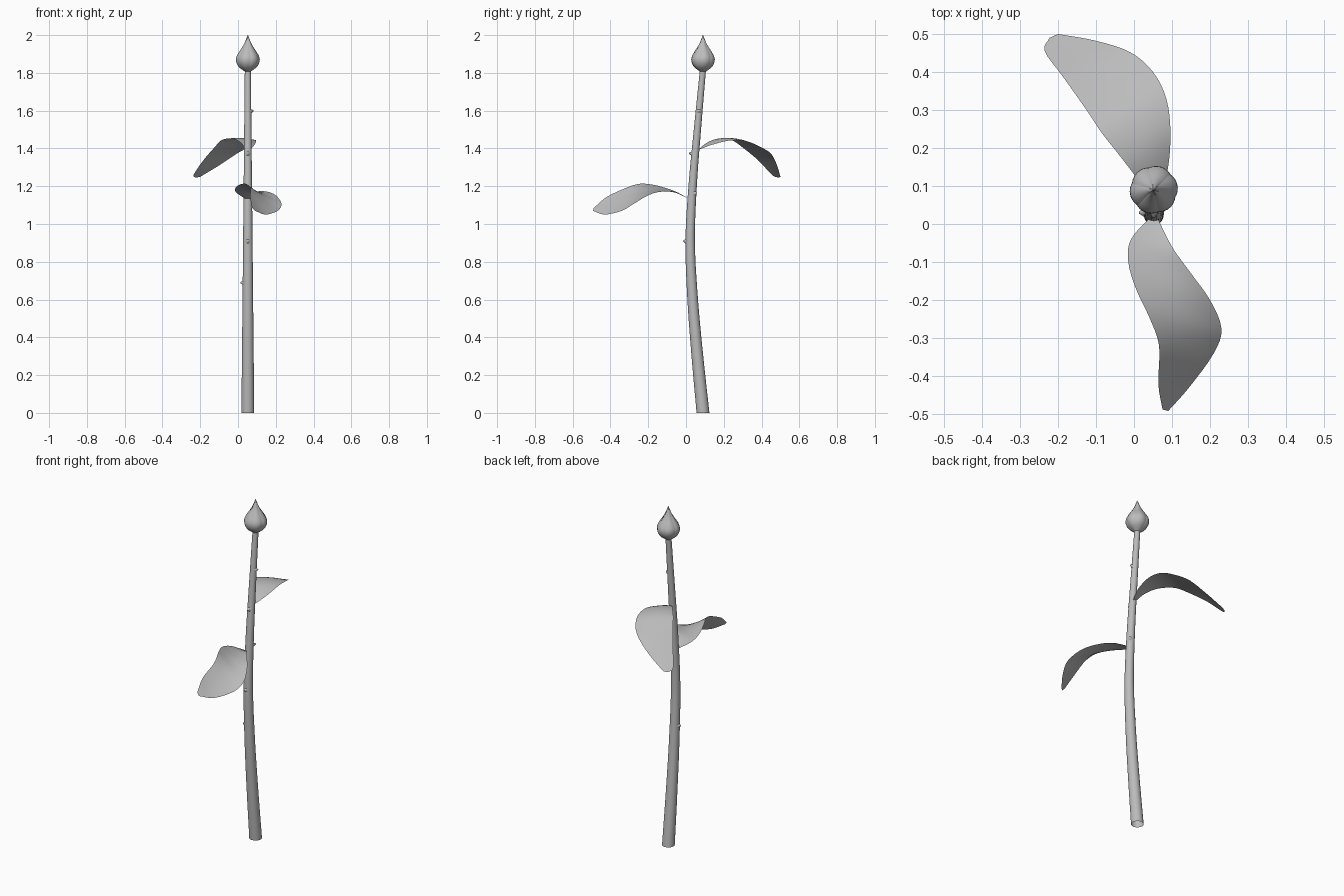
import bpy, bmesh, math
from mathutils import Vector

cube = bpy.data.objects.get("Cube")
if cube:
    bpy.data.objects.remove(cube, do_unlink=True)

grey = bpy.data.materials.new("plain grey")
grey.use_nodes = True
colour = (0.5, 0.5, 0.5, 1)
grey.diffuse_color = colour
grey.node_tree.nodes["Principled BSDF"].inputs["Base Color"].default_value = colour


def spline(points, t):
    """Smooth curve through the points, t from 0 to 1."""
    pts = [Vector(p) for p in points]
    n = len(pts) - 1
    i = min(int(t * n), n - 1)
    f = t * n - i
    p1, p2 = pts[i], pts[i + 1]
    p0 = pts[i - 1] if i else 2 * p1 - p2
    p3 = pts[i + 2] if i + 2 <= n else 2 * p2 - p1
    return p1 + ((p2 - p0) * f + (2 * p0 - 5 * p1 + 4 * p2 - p3) * f * f
                 + (3 * p1 - p0 - 3 * p2 + p3) * f ** 3) / 2


def grid_object(name, rows, cols, point, angle=60):
    """Sheet of rows x cols quads; point(u, v) gives each position."""
    bm = bmesh.new()
    verts = [[bm.verts.new(point(r / rows, c / cols)) for c in range(cols + 1)]
             for r in range(rows + 1)]
    for r in range(rows):
        for c in range(cols):
            bm.faces.new((verts[r][c], verts[r][c + 1],
                          verts[r + 1][c + 1], verts[r + 1][c]))
    bmesh.ops.remove_doubles(bm, verts=bm.verts, dist=0.0002)
    return finish(name, bm, angle)


def finish(name, bm, angle=60):
    mesh = bpy.data.meshes.new(name)
    bm.to_mesh(mesh)
    bm.free()
    mesh.materials.append(grey)
    obj = bpy.data.objects.new(name, mesh)
    bpy.context.collection.objects.link(obj)
    bpy.ops.object.select_all(action='DESELECT')
    obj.select_set(True)
    bpy.context.view_layer.objects.active = obj
    bpy.ops.object.shade_smooth_by_angle(angle=math.radians(angle))
    return obj


# Stem: a bent tapering tube, open at the cut end
STEM_X = 0.052
STEM_TOP = 1.82
stem_path = [(0.09, 0.034), (0.06, 0.031), (0.035, 0.028), (0.022, 0.025),
             (0.036, 0.022), (0.062, 0.019), (0.09, 0.016)]


def stem_at(z):
    y, r = spline([(a, b, 0) for a, b in stem_path], z / STEM_TOP)[:2]
    return Vector((STEM_X, y, z)), r


def stem_point(u, v):
    centre, r = stem_at(u * STEM_TOP)
    a = v * math.tau
    return centre + Vector((math.cos(a), math.sin(a), 0)) * r


grid_object("stem", 36, 20, stem_point)


# Leaves: sheets stretched between two edge curves, with a shallow midrib
def leaf(name, left, right, bulge):
    def point(u, v):
        p = spline(left, u).lerp(spline(right, u), v)
        p.z += bulge * math.sin(math.pi * v) * math.sin(math.pi * u)
        return p
    return grid_object(name, 28, 10, point, 180)


leaf("upper_leaf",
     [(0.045, 0.06, 1.39), (0.015, 0.11, 1.43), (-0.03, 0.17, 1.452),
      (-0.085, 0.24, 1.445), (-0.125, 0.3, 1.405), (-0.185, 0.385, 1.335),
      (-0.235, 0.455, 1.26), (-0.222, 0.49, 1.245)],
     [(0.06, 0.06, 1.39), (0.088, 0.14, 1.42), (0.096, 0.24, 1.443),
      (0.085, 0.33, 1.435), (0.05, 0.4, 1.405), (-0.01, 0.452, 1.37),
      (-0.1, 0.482, 1.31), (-0.2, 0.5, 1.25)], 0.008)

leaf("lower_leaf",
     [(0.045, 0.02, 1.13), (-0.008, -0.04, 1.165), (-0.015, -0.1, 1.188),
      (0.005, -0.17, 1.207), (0.04, -0.245, 1.213), (0.066, -0.32, 1.19),
      (0.064, -0.42, 1.143), (0.075, -0.488, 1.085)],
     [(0.06, 0.02, 1.13), (0.1, -0.06, 1.17), (0.15, -0.13, 1.172),
      (0.2, -0.2, 1.152), (0.23, -0.275, 1.108), (0.21, -0.34, 1.07),
      (0.145, -0.43, 1.05), (0.09, -0.492, 1.07)], -0.008)

# Bud: a closed core wrapped in overlapping petals
BUD = Vector((STEM_X, 0.09, 1.805))
BUD_HEIGHT = 0.195
bud_profile = [0.012, 0.043, 0.057, 0.059, 0.049, 0.034, 0.02, 0.01, 0.001]


def bud_radius(u):
    return spline([(r, 0, 0) for r in bud_profile], u).x


def on_bud(u, a, r):
    return BUD + Vector((math.cos(a) * r, math.sin(a) * r, u * BUD_HEIGHT))


grid_object("bud_core", 20, 24,
            lambda u, v: on_bud(u * 0.97, v * math.tau, bud_radius(u) * 0.93))

PETALS = 6
for i in range(PETALS):
    def petal_point(u, v, turn=i * math.tau / PETALS):
        width = 1.45 * (1 - 0.45 * u * u)
        a = turn + (v - 0.5) * width + 0.25 * u
        r = bud_radius(u) * (0.93 + 0.1 * math.sin(math.pi * v) + 0.07 * v)
        return on_bud(u, a, r)
    grid_object(f"bud_petal_{i + 1}", 18, 8, petal_point)

# Thorns: small cones leaning out of the stem
for i, (z, degrees) in enumerate([(0.685, 180), (0.905, 270), (1.16, 45),
                                  (1.37, 270), (1.595, 0)]):
    centre, r = stem_at(z)
    a = math.radians(degrees)
    out = Vector((math.cos(a), math.sin(a), 0.15)).normalized()
    bm = bmesh.new()
    bmesh.ops.create_cone(bm, segments=10, radius1=0.018, radius2=0.003,
                          depth=0.024, cap_ends=True)
    bm.transform(out.to_track_quat('Z', 'Y').to_matrix().to_4x4())
    bmesh.ops.translate(bm, verts=bm.verts, vec=centre + out * r)
    finish(f"thorn_{i + 1}", bm)
